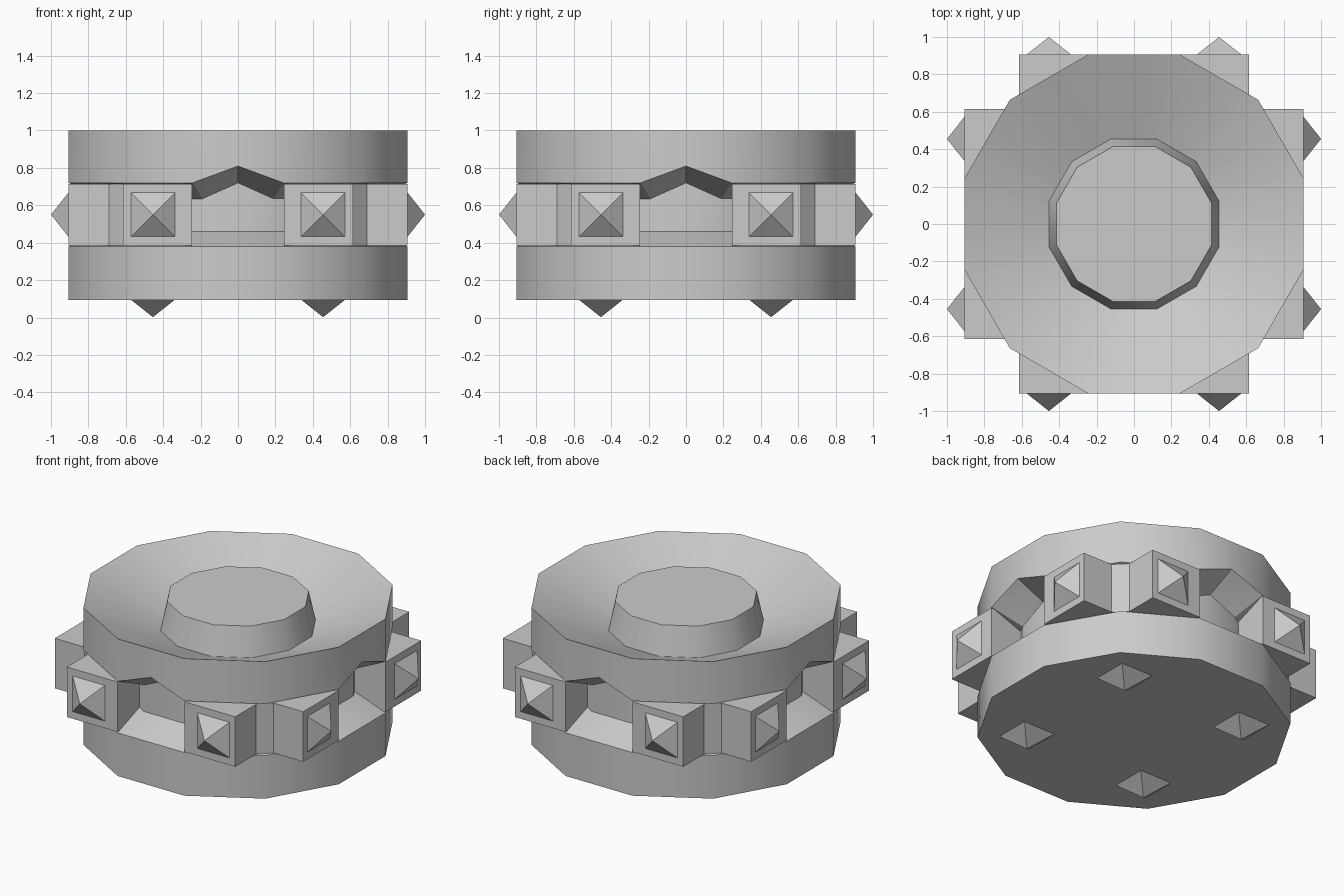
import bpy, bmesh
from math import cos, sin, pi, radians
from mathutils import Matrix, Vector

if "Cube" in bpy.data.objects:
    bpy.data.objects.remove(bpy.data.objects["Cube"])


def make_object(name, bm, smooth=False):
    bmesh.ops.remove_doubles(bm, verts=bm.verts, dist=1e-5)
    bmesh.ops.recalc_face_normals(bm, faces=bm.faces)
    mesh = bpy.data.meshes.new(name)
    bm.to_mesh(mesh)
    bm.free()
    ob = bpy.data.objects.new(name, mesh)
    bpy.context.collection.objects.link(ob)
    if smooth:
        bpy.ops.object.select_all(action='DESELECT')
        bpy.context.view_layer.objects.active = ob
        ob.select_set(True)
        bpy.ops.object.shade_smooth_by_angle(angle=radians(33))
    return ob


# Twelve-sided body: radii are measured to the flats, the third value is the
# lift at the middle of the four main sides (arched notch under the upper rim)
def build_body(profile):
    bm = bmesh.new()
    rings = []
    for r, z, lift in profile:
        ring = []
        for k in range(24):
            a = k * pi / 12
            rad = r / cos(pi / 12) if k % 2 else r
            dz = lift if k % 6 == 0 else 0
            ring.append(bm.verts.new((rad * cos(a), rad * sin(a), z + dz)))
        rings.append(ring)
    for lo, hi in zip(rings, rings[1:]):
        for k in range(24):
            n = (k + 1) % 24
            bm.faces.new((lo[k], lo[n], hi[n], hi[k]))
    bm.faces.new(rings[0][::-1])
    bm.faces.new(rings[-1])
    # non-planar notch panels split cleanly
    bmesh.ops.triangulate(bm, faces=[f for f in bm.faces if len(f.verts) == 4
                                     and any(v.co.z > 0.5 for v in f.verts)
                                     and all(v.co.z < 0.85 for v in f.verts)])
    return make_object("drum_body", bm, smooth=True)


build_body([
    (0.907, 0.095, 0), (0.907, 0.38, 0),          # lower drum
    (0.71, 0.46, 0), (0.71, 0.635, 0.085),        # recessed core
    (0.907, 0.72, 0.09), (0.907, 1.0, 0),         # upper rim
    (0.455, 0.81, 0), (0.415, 1.0, 0),            # funnel and centre plug
])


# Corner blocks: two square lugs joined by a narrow diagonal web
def build_block(index):
    half = [(0.245, -0.60), (0.245, -0.907), (0.615, -0.907), (0.615, -0.69)]
    outline = half + [(-y, -x) for x, y in reversed(half)]
    bm = bmesh.new()
    face = bm.faces.new([bm.verts.new((x, y, 0.385)) for x, y in outline])
    ext = bmesh.ops.extrude_face_region(bm, geom=[face], use_keep_orig=True)
    top = [g for g in ext["geom"] if isinstance(g, bmesh.types.BMVert)]
    bmesh.ops.translate(bm, verts=top, vec=(0, 0, 0.33))
    bmesh.ops.rotate(bm, verts=bm.verts, matrix=Matrix.Rotation(index * pi / 2, 3, 'Z'))
    make_object(f"lug_block_{index}", bm)


# Four-sided stud pointing along a direction
def build_stud(name, base, direction):
    bm = bmesh.new()
    bmesh.ops.create_cone(bm, cap_ends=True, segments=4, radius1=0.12 * 2 ** 0.5,
                          radius2=0, depth=0.095)
    turn = Matrix.Rotation(pi / 4, 4, 'Z')
    d = Vector(direction)
    if d.z < 0:
        aim = Matrix.Rotation(pi, 4, 'X')
    else:
        aim = d.to_track_quat('Z', 'Y').to_matrix().to_4x4()
    place = Matrix.Translation(Vector(base) + d * 0.0455)
    bmesh.ops.transform(bm, matrix=place @ aim @ turn, verts=bm.verts)
    make_object(name, bm)


for i in range(4):
    build_block(i)
    spin = Matrix.Rotation(i * pi / 2, 3, 'Z')
    for side in (-1, 1):
        build_stud(f"side_stud_{i}_{'left' if side < 0 else 'right'}",
                   spin @ Vector((side * 0.455, -0.907, 0.55)),
                   spin @ Vector((0, -1, 0)))
    build_stud(f"foot_stud_{i}", spin @ Vector((0.455, -0.455, 0.095)), (0, 0, -1))
